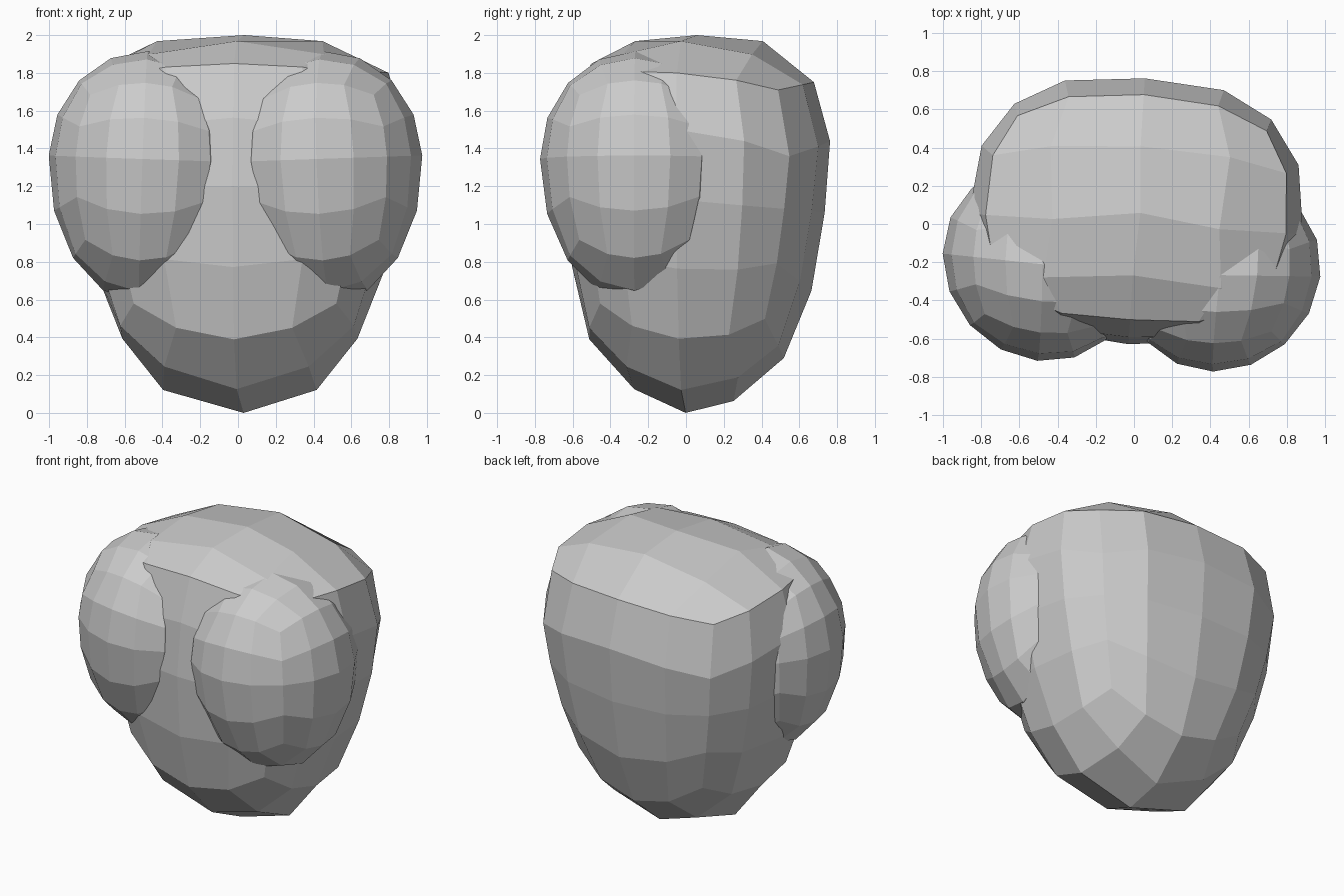
import bpy, bmesh, math
from mathutils import Matrix, Vector

if "Cube" in bpy.data.objects:
    bpy.data.objects.remove(bpy.data.objects["Cube"])

YAW = Matrix.Rotation(math.radians(-3.5), 4, 'Z')   # slight turn of the whole head


def interp(table, t):
    """Piecewise linear lookup in a list of (key, value)."""
    for (a, va), (b, vb) in zip(table, table[1:]):
        if t <= b:
            return va + (vb - va) * max(0, t - a) / (b - a)
    return table[-1][1]


def quad_sphere(name, shape, matrix, even=0.0):
    """Cube split 4 x 4 per side, rounded, then reshaped point by point."""
    bm = bmesh.new()
    bmesh.ops.create_cube(bm, size=2)
    bmesh.ops.subdivide_edges(bm, edges=bm.edges[:], cuts=3, use_grid_fill=True)
    for v in bm.verts:
        p = Vector([c + even * (math.tan(c * math.pi / 4) - c) for c in v.co])
        v.co = shape(p.normalized())
    bm.transform(matrix)
    bmesh.ops.recalc_face_normals(bm, faces=bm.faces[:])
    me = bpy.data.meshes.new(name)
    bm.to_mesh(me)
    bm.free()
    ob = bpy.data.objects.new(name, me)
    bpy.context.collection.objects.link(ob)
    return ob


# Head profiles: half width, front depth and back depth by height
LEVEL = [(-1, 0), (-.894, .095), (-.707, .34), (-.577, .51), (-.447, .71),
         (0, 1.13), (.447, 1.5), (.577, 1.75), (.707, 1.80), (.894, 1.968), (1, 2.0)]
WIDTH = [(0, 0), (.10, .39), (.42, .645), (.68, .75), (1.05, .84), (1.4, .885),
         (1.7, .86), (1.84, .76), (1.968, .44), (2, 0)]
FRONT = [(0, 0), (.11, .26), (.38, .51), (.78, .605), (1.2, .63), (1.5, .61),
         (1.84, .52), (1.968, .27), (2, 0)]
BACK = [(0, 0), (.07, .28), (.3, .53), (.64, .665), (1.05, .735), (1.4, .775),
        (1.75, .68), (1.968, .41), (2, 0)]


def head_shape(p):
    # rows slope down towards the back, and rise at the sides of the jaw
    tilt = .07 if p.z < .75 else 0
    z = interp(LEVEL, p.z) - tilt * p.y + .15 * p.x ** 2 * max(0, -p.z)
    if math.hypot(p.x, p.y) < 1e-4:
        return Vector((.02, .03 * z, z))
    # squarer section at the front than at the back
    n = 2.5 if p.y < 0 else 2.1 + .5 * min(1, z / 1.3)
    k = (abs(p.x) ** n + abs(p.y) ** n) ** (-1 / n)
    depth = interp(FRONT if p.y < 0 else BACK, z)
    return Vector((p.x * k * interp(WIDTH, z), p.y * k * depth, z))


quad_sphere("head", head_shape, YAW @ Matrix.Translation((.01, 0, 0)))


# Two bulging egg-shaped eyes, mirrored, longest from inner front to outer back
def eye_shape(p):
    return Vector((p.x, p.y, p.z * (.57 if p.z > 0 else .76)))


for side, name in ((-1, "left_eye"), (1, "right_eye")):
    turn = Matrix.Rotation(math.radians(45 * side), 4, 'Z')
    place = (YAW @ Matrix.Translation((side * .485, -.24, 1.345))
             @ Matrix.Rotation(math.radians(-2 * side), 4, 'Y')
             @ turn @ Matrix.Diagonal((.53, .482, 1, 1)) @ turn.inverted())
    quad_sphere(name, eye_shape, place, even=1.0)
